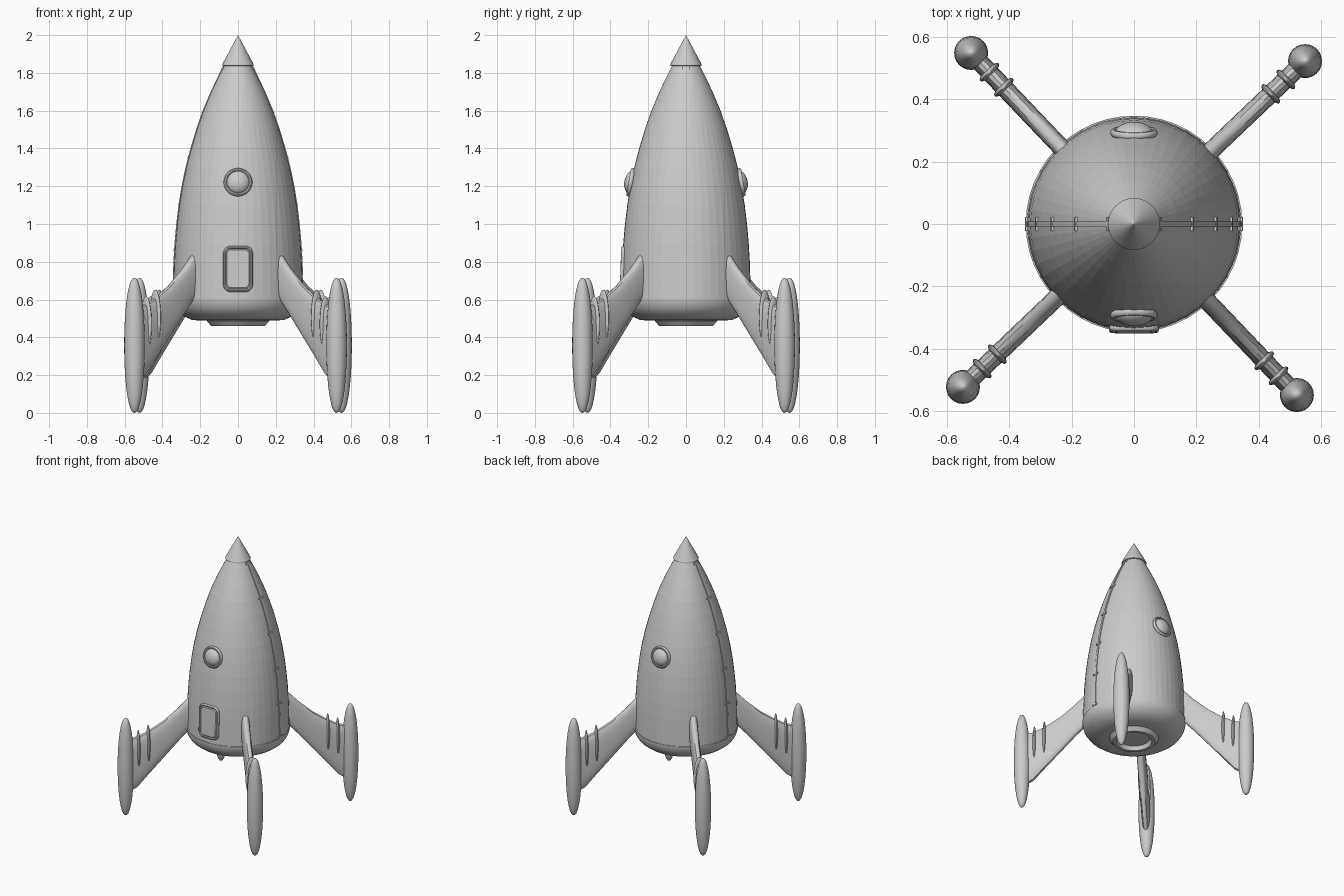
import bpy, bmesh, math
from mathutils import Matrix, Vector

if "Cube" in bpy.data.objects:
    bpy.data.objects.remove(bpy.data.objects["Cube"])

HULL = [(.343, .605), (.341, .7), (.338, .8), (.332, .9), (.323, 1.0), (.311, 1.1), (.295, 1.2),
        (.274, 1.3), (.248, 1.4), (.218, 1.5), (.183, 1.6), (.141, 1.7), (.098, 1.79), (.073, 1.84)]


def hull_r(z):
    for (r0, z0), (r1, z1) in zip(HULL, HULL[1:]):
        if z <= z1:
            return r0 + (r1 - r0) * (z - z0) / (z1 - z0)
    return HULL[-1][0]


def finish(name, bm, angle=None, mat=None):
    bmesh.ops.recalc_face_normals(bm, faces=bm.faces)
    me = bpy.data.meshes.new(name)
    if mat is not None:
        bm.transform(mat)
    bm.to_mesh(me)
    bm.free()
    ob = bpy.data.objects.new(name, me)
    bpy.context.collection.objects.link(ob)
    if angle:
        bpy.ops.object.select_all(action='DESELECT')
        ob.select_set(True)
        bpy.context.view_layer.objects.active = ob
        bpy.ops.object.shade_smooth_by_angle(angle=math.radians(angle))
    return ob


def loft(bm, sections, caps=True):
    """Skin a list of closed sections with equal point counts."""
    rings = [[bm.verts.new(p) for p in s] for s in sections]
    n = len(rings[0])
    for a, b in zip(rings, rings[1:]):
        for i in range(n):
            j = (i + 1) % n
            bm.faces.new((a[i], a[j], b[j], b[i]))
    if caps:
        bm.faces.new(rings[0])
        bm.faces.new(rings[-1])


def lathe(name, prof, sides, angle=None, mat=None):
    bm = bmesh.new()
    loft(bm, [[(r * math.cos(2 * math.pi * i / sides), r * math.sin(2 * math.pi * i / sides), z)
               for i in range(sides)] for r, z in prof])
    bmesh.ops.remove_doubles(bm, verts=bm.verts, dist=1e-5)
    return finish(name, bm, angle, mat)


def ring_profile(major, minor, n=10):
    return [(major + minor * math.cos(2 * math.pi * i / n), minor * math.sin(2 * math.pi * i / n))
            for i in range(n + 1)]


# Hull, rounded underside, nozzle with a hollow throat, nose cone
lathe("hull", HULL, 48)
lathe("hull_skirt", [(.2, .61), (.347, .61), (.347, .6), (.338, .565), (.318, .535),
                     (.285, .51), (.245, .493), (.2, .488), (.1, .488)], 48, 30)
lathe("nozzle", [(.165, .5), (.165, .487), (.142, .46), (.12, .46), (.108, .487), (.1, .55)], 48, 25)
lathe("nose_cone", [(.06, 1.832), (.083, 1.838), (.083, 1.845), (.0004, 2.0)], 48)

# Portholes front and back
for name, turn in (("front", 0), ("back", math.pi)):
    m = (Matrix.Rotation(turn, 4, 'Z') @ Matrix.Translation((0, -hull_r(1.22) + .004, 1.22))
         @ Matrix.Rotation(math.radians(80), 4, 'X'))
    bm = bmesh.new()
    n = 10
    loft(bm, [[((.066 + .01 * math.cos(u)) * math.cos(v), (.066 + .01 * math.cos(u)) * math.sin(v),
                .006 + .012 * math.sin(u)) for u in [2 * math.pi * i / n for i in range(n)]]
              for v in [2 * math.pi * j / 32 for j in range(33)]], caps=False)
    bmesh.ops.remove_doubles(bm, verts=bm.verts, dist=1e-5)
    finish(name + "_porthole_rim", bm, 40, m)
    lathe(name + "_porthole_glass", [(.063 * math.cos(a), .04 * math.sin(a))
          for a in [math.radians(d) for d in (-20, 0, 15, 30, 45, 60, 75, 89.9)]], 32, 40, m)


# Door: rounded slab with a raised tubular frame
def rounded_rect(w, h, r, z):
    pts = []
    for k, (sx, sy) in enumerate(((1, 1), (-1, 1), (-1, -1), (1, -1))):
        for i in range(6):
            a = math.radians(90 * k + 18 * i)
            pts.append(Vector((sx * (w - r) + r * math.cos(a), sy * (h - r) + r * math.sin(a), z)))
    return pts


door = Matrix.Translation((0, -.334, .762)) @ Matrix.Rotation(math.radians(88), 4, 'X')
bm = bmesh.new()
loft(bm, [rounded_rect(.064, .106, .028, -.02), rounded_rect(.064, .106, .028, .008),
          rounded_rect(.058, .1, .024, .013)])
finish("door_panel", bm, 30, door)
bm = bmesh.new()
loft(bm, [rounded_rect(.071 + .009 * math.cos(a), .113 + .009 * math.sin(math.pi / 2 - a),
                       .032 + .009 * math.cos(a), .002 + .011 * math.sin(a))
          for a in [2 * math.pi * i / 10 for i in range(11)]], caps=False)
bmesh.ops.remove_doubles(bm, verts=bm.verts, dist=1e-5)
finish("door_frame", bm, 40, door)

# Seam strips with brackets on both sides
for side, sx in (("right", 1), ("left", -1)):
    def strip(z0, z1, half, proud, steps):
        bm = bmesh.new()
        secs = []
        for i in range(steps + 1):
            z = z0 + (z1 - z0) * i / steps
            r = hull_r(z)
            secs.append([(sx * (r - .015), -half, z), (sx * (r + proud), -half, z),
                         (sx * (r + proud), half, z), (sx * (r - .015), half, z)])
        loft(bm, secs)
        return bm
    finish(side + "_seam_strip", strip(.61, 1.838, .008, .004, 26))
    for i, z in enumerate((.62, .86, 1.105, 1.355, 1.595, 1.825)):
        finish(f"{side}_seam_bracket_{i + 1}", strip(z - .006, z + .006, .022, .006, 1))

# Four fins, each with a landing pod and two ribs
FIN = [(.26, .90, .67), (.31, .86, .62), (.40, .765, .525), (.50, .678, .41),
       (.60, .613, .295), (.68, .575, .2), (.75, .56, .16)]  # radius, top, bottom


def fin_section(r, top, bot):
    out = []
    for i in range(20):
        a = 2 * math.pi * i / 20
        c, s = math.cos(a), math.sin(a)
        out.append((r, .029 * math.copysign(abs(c) ** .7, c),
                    (top + bot) / 2 + (top - bot) / 2 * math.copysign(abs(s) ** .8, s)))
    return out


for k in range(4):
    m = Matrix.Rotation(math.radians(43.6 + 90 * k), 4, 'Z')
    bm = bmesh.new()
    loft(bm, [fin_section(*f) for f in FIN])
    finish(f"fin_{k + 1}", bm, 40, m)
    lathe(f"landing_pod_{k + 1}",
          [(.0545 * max(math.sin(math.pi * i / 20), .001) ** .9, .3575 - .3575 * math.cos(math.pi * i / 20))
           for i in range(21)], 24, 40, m @ Matrix.Translation((.757, 0, 0)))
    for j, (r, zc, h) in enumerate(((.605, .505, .148), (.672, .47, .148))):
        bm = bmesh.new()
        bmesh.ops.create_uvsphere(bm, u_segments=16, v_segments=16, radius=1)
        bmesh.ops.scale(bm, vec=(.014, .041, h), verts=bm.verts)
        finish(f"fin_{k + 1}_rib_{j + 1}", bm, 40, m @ Matrix.Translation((r, 0, zc)))
